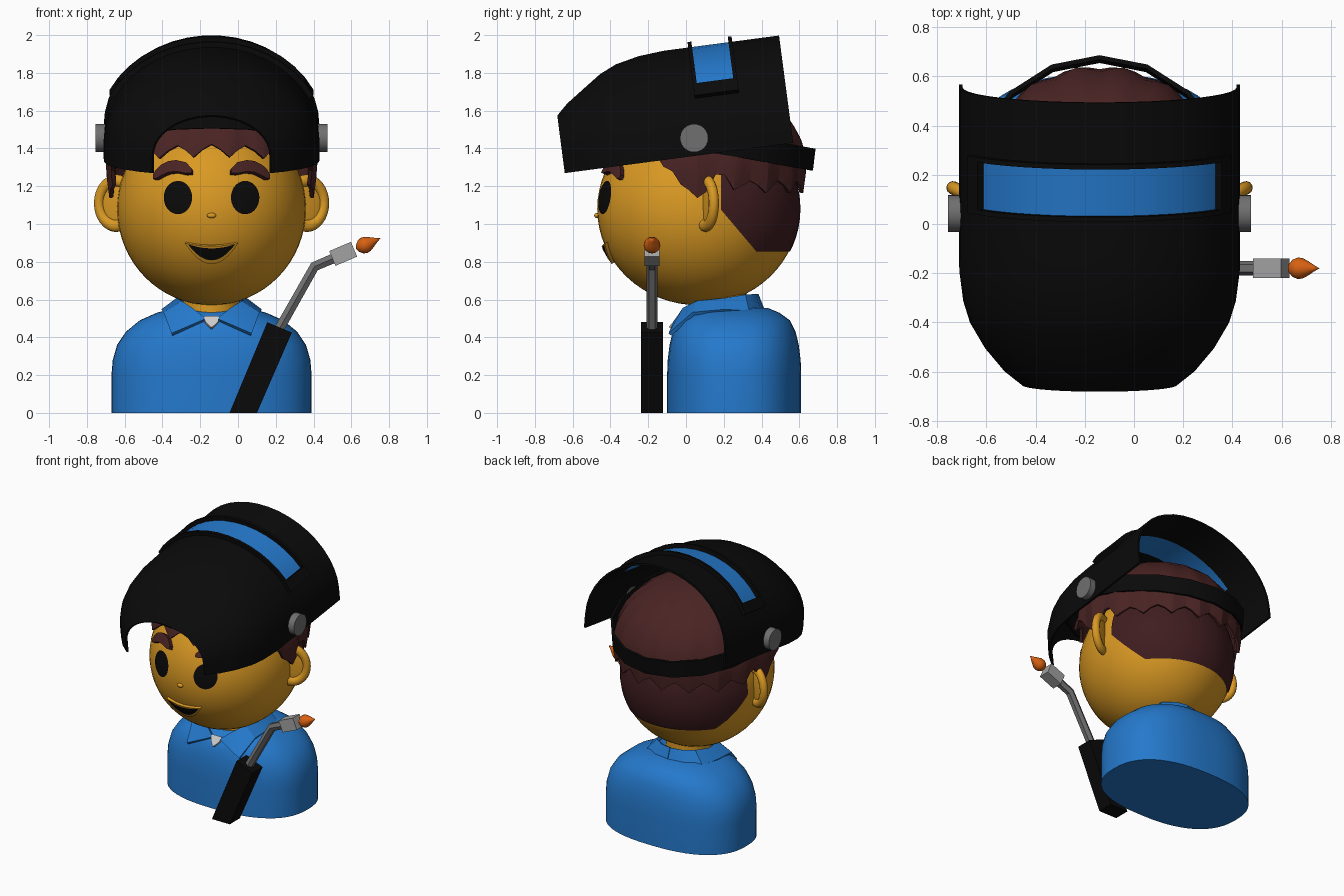
import bpy, bmesh, math
from math import sin, cos, pi, sqrt, radians

if "Cube" in bpy.data.objects:
    bpy.data.objects.remove(bpy.data.objects["Cube"])

CX = -0.14                      # x of the figure's mirror plane


def material(name, r, g, b):
    m = bpy.data.materials.new(name)
    m.diffuse_color = (r, g, b, 1)
    m.use_nodes = True
    m.node_tree.nodes["Principled BSDF"].inputs["Base Color"].default_value = m.diffuse_color
    return m


BLUE = material("blue", 0.018, 0.19, 0.60)
SKIN = material("yellow_skin", 0.70, 0.32, 0.017)
BLACK = material("black", 0.003, 0.003, 0.003)
HAIR = material("brown_hair", 0.068, 0.017, 0.017)
SHORT = material("dark_brown_hair", 0.050, 0.012, 0.014)
GREY = material("grey_metal", 0.16, 0.16, 0.16)
LIGHT = material("light_grey_metal", 0.36, 0.36, 0.36)
ORANGE = material("orange_flame", 0.68, 0.12, 0.006)
WHITE = material("off_white", 0.60, 0.60, 0.60)


def finish(o, name, mats, angle=35):
    """Name, colour, apply modifiers and shade."""
    o.name = name
    for m in (mats if isinstance(mats, list) else [mats]):
        o.data.materials.append(m)
    bpy.ops.object.select_all(action='DESELECT')
    o.select_set(True)
    bpy.context.view_layer.objects.active = o
    bpy.ops.object.convert(target='MESH')
    if angle:
        bpy.ops.object.shade_smooth_by_angle(angle=radians(angle))
    return o


def grid(name, rows, mats, closed=False, caps=False, thick=0, angle=35, rule=None):
    """Skin rows of points with quads; rule(i, j) picks the material slot."""
    bm = bmesh.new()
    vs = [[bm.verts.new(p) for p in row] for row in rows]
    n = len(rows[0])
    for i in range(len(rows) - 1):
        for j in range(n if closed else n - 1):
            k = (j + 1) % n
            f = bm.faces.new((vs[i][j], vs[i][k], vs[i + 1][k], vs[i + 1][j]))
            f.material_index = rule(i, j) if rule else 0
    if caps:
        bm.faces.new(vs[0])
        bm.faces.new(vs[-1])
    bmesh.ops.remove_doubles(bm, verts=bm.verts, dist=1e-5)
    bmesh.ops.recalc_face_normals(bm, faces=bm.faces)
    me = bpy.data.meshes.new(name)
    bm.to_mesh(me)
    bm.free()
    o = bpy.data.objects.new(name, me)
    bpy.context.collection.objects.link(o)
    if thick:
        s = o.modifiers.new("thickness", 'SOLIDIFY')
        s.thickness, s.offset = thick, 0
    return finish(o, name, mats, angle)


def ball(name, loc, scale, mat, seg=32, rings=20):
    bpy.ops.mesh.primitive_uv_sphere_add(segments=seg, ring_count=rings, radius=1, location=loc)
    bpy.context.object.scale = scale
    return finish(bpy.context.object, name, mat, 60)


# Head, neck and nose
HY, HZ, RX, RY, RZ = 0.065, 1.08, 0.50, 0.535, 0.51
ball("head", (CX, HY, HZ), (RX, RY, RZ), SKIN, 48, 32)
bpy.ops.mesh.primitive_cylinder_add(vertices=32, radius=0.15, depth=0.2, location=(CX, 0.17, 0.55))
finish(bpy.context.object, "neck", SKIN)
ball("nose", (CX, HY - RY - 0.002, 1.045), (0.024, 0.014, 0.014), SKIN, 16, 10)

# Short hair on the back of the head: a thin skin trimmed by planes
short = ball("short_back_hair", (0, 0, 0), (1, 1, 1), SHORT, 48, 32)
bm = bmesh.new()
bm.from_mesh(short.data)
for v in bm.verts:
    v.co = (CX + v.co.x * (RX + .006), HY + v.co.y * (RY + .006), HZ + v.co.z * (RZ + .006))
for co, no in (((0, 0, 0.855), (0, 0, 1)), ((0, 0.185, 1), (0, 1, 0)), ((0, 0.19, 1.07), (0, 1.18, 1))):
    bmesh.ops.bisect_plane(bm, geom=bm.verts[:] + bm.edges[:] + bm.faces[:],
                           plane_co=co, plane_no=no, clear_inner=True)
bm.to_mesh(short.data)
bm.free()


# Hair cap with ridged strands and a jagged hem
def hem(deg, i):
    pts = [(0, 1.39), (62, 1.37), (72, 1.33), (80, 1.18), (95, 1.17), (103, 1.27), (112, 1.2), (180, 1.2)]
    for (a, z0), (b, z1) in zip(pts, pts[1:]):
        if deg <= b:
            return z0 + (z1 - z0) * (deg - a) / (b - a) + (0.03, 0.005, -0.035, 0.005)[i % 4]


N = 72
rows = []
for k in range(11):
    s = sin(pi / 2 * k / 10)
    row = []
    for i in range(N):
        a = 2 * pi * i / N
        z = hem(min(i, N - i) * 360 / N, i)
        z += (1.76 - z) * s
        r = sqrt(max(0, 1 - ((z - 1.3) / 0.46) ** 2)) if z > 1.3 else 1 - 0.25 * (1.3 - z)
        r *= 1 + (0.015, 0, -0.02, 0)[(i + 2) % 4] * (1 - 0.4 * s)
        row.append((CX + 0.545 * r * sin(a), 0.06 - (0.51 if cos(a) > 0 else 0.57) * r * cos(a), z))
    rows.append(row)
grid("hair", rows, HAIR, closed=True, thick=0.02, angle=20)


# Face details laid on the head surface
def on_head(x, z, off):
    q = 1 - ((x - CX) / RX) ** 2 - ((z - HZ) / RZ) ** 2
    return (x, HY - RY * sqrt(max(q, 0)) - off, z)


def decal(name, outline, mat, off, thick=0):
    """outline: (x, top z, bottom z) columns."""
    rows = [[on_head(x, t + (b - t) * k / 6, off) for k in range(7)] for x, t, b in outline]
    grid(name, rows, mat, thick=thick)


brow = [(0.10, 1.285, 1.265), (0.13, 1.318, 1.262), (0.18, 1.33, 1.272), (0.22, 1.325, 1.268),
        (0.26, 1.305, 1.25), (0.285, 1.28, 1.235), (0.30, 1.255, 1.235)]
for side, s in (("left", -1), ("right", 1)):
    eye = [(CX + s * 0.178 + 0.075 * cos(t), 1.14 + 0.088 * sin(t), 1.14 - 0.088 * sin(t))
           for t in [pi * k / 20 for k in range(21)]]
    decal(side + "_eye", eye, BLACK, 0.007)
    decal(side + "_eyebrow", [(CX + s * x, t, b) for x, t, b in brow], HAIR, 0.012, 0.035)


def smile(w, top, low, zc):
    ks = [k / 8 for k in range(-8, 9)]
    return [(CX + w * k, zc - top * (1 - k * k), zc - low * (1 - k * k)) for k in ks]


decal("lips", smile(0.137, 0.015, 0.108, 0.902), SKIN, 0.006, 0.022)
decal("mouth", smile(0.125, 0.022, 0.085, 0.893), BLACK, 0.020)

# Ears: rim plus inner bowl, angled backwards
for side, s in (("left", -1), ("right", 1)):
    rot = (pi / 2, 0, s * radians(25))
    bpy.ops.mesh.primitive_torus_add(major_radius=0.1, minor_radius=0.027, major_segments=32,
                                     minor_segments=12, location=(CX + s * 0.505, 0.105, 1.11), rotation=rot)
    bpy.context.object.scale = (1, 1.2, 1)
    finish(bpy.context.object, side + "_ear_rim", SKIN, 60)
    bpy.ops.mesh.primitive_uv_sphere_add(segments=24, ring_count=12, radius=0.1,
                                         location=(CX + s * 0.505, 0.11, 1.11), rotation=rot)
    bpy.context.object.scale = (1, 1.2, 0.15)
    finish(bpy.context.object, side + "_ear_bowl", SKIN, 60)


# Torso: stacked superellipse rings
def spow(v, e):
    return math.copysign(abs(v) ** e, v)


prof = [(0, .53, .355), (.2, .53, .355), (.28, .523, .352), (.36, .5, .342), (.43, .453, .325),
        (.49, .38, .295), (.53, .29, .24), (.555, .2, .18), (.56, .1, .1)]
rows = [[(CX + a * spow(cos(2 * pi * i / 56), .82), .255 + b * spow(sin(2 * pi * i / 56), .82), z)
         for i in range(56)] for z, a, b in prof]
grid("torso", rows, BLUE, closed=True, caps=True, angle=40)

# Shirt collar, one half mirrored to the other
top = [(.03, -.045, .495), (.10, -.01, .55), (.155, .06, .585), (.18, .2, .60), (.15, .31, .62),
       (.08, .36, .625), (0, .375, .625)]
low = [(.05, -.055, .485), (.21, -.085, .415), (.25, .04, .525), (.26, .2, .54), (.22, .33, .535),
       (.12, .39, .535), (0, .41, .535)]
for side, s in (("left", -1), ("right", 1)):
    grid(side + "_collar", [[(CX + s * x, y, z) for x, y, z in r] for r in (top, low)],
         BLUE, thick=0.02, angle=25)
grid("undershirt", [[(CX - .04, -.04, .51), (CX + .04, -.04, .51)],
                    [(CX - .035, -.06, .48), (CX + .035, -.06, .48)],
                    [(CX - .005, -.085, .45), (CX + .005, -.085, .45)]], WHITE, thick=0.015)


# Welding mask, flipped up: lofted arches along a tilted axis
def tilt(x, u, v):
    return (CX + x, .045 + .991 * u - .131 * v, 1.455 + .131 * u + .991 * v)


STEPS = 21


def arch(u, w, h, j0=0, j1=STEPS):
    return [tilt(w * cos(pi * j / STEPS), u, h * sin(pi * j / STEPS)) for j in range(j0, j1 + 1)]


sections = [(-.70, .31, .209), (-.64, .385, .265), (-.55, .46, .327), (-.447, .52, .397),
            (-.36, .547, .436), (-.236, .563, .463), (-.1, .564, .474), (.05, .564, .474),
            (.245, .564, .474), (.515, .564, .474)]
rows = [[tilt(w, u, -.094)] + arch(u, w, h) + [tilt(-w, u, -.094)] for u, w, h in sections]
grid("welding_mask", rows, [BLACK, BLUE], thick=0.014, angle=30,
     rule=lambda i, j: 1 if i == 7 and 5 <= j <= 17 else 0)

# Raised frame around the mask window
for name, u0, u1, j0, j1 in (("front_rib", .03, .05, 3, 18), ("rear_rib", .245, .265, 3, 18),
                             ("right_lip", .03, .265, 3, 4), ("left_lip", .03, .265, 17, 18)):
    grid("window_" + name, [arch(u, .58, .49, j0, j1) for u in (u0, u1)], BLACK, thick=0.04)

# Pivot knobs
for side, x in (("left", -.72), ("right", .44)):
    bpy.ops.mesh.primitive_cylinder_add(vertices=24, radius=.075, depth=.07,
                                        location=(x, .043, 1.455), rotation=(0, pi / 2, 0))
    finish(bpy.context.object, side + "_pivot_knob", GREY)

# Headband sloping down to the back
band = [(.56 * sin(2 * pi * i / 18), .05 - .62 * cos(2 * pi * i / 18)) for i in range(18)]
grid("headband", [[(CX + x, y + .12 * h, 1.455 - .18 * (y - .04) + h) for x, y in band]
                  for h in (-.058, .058)], BLACK, closed=True, thick=0.018)

# Torch handle with its foot flat on the ground
foot = [(-.045, 0), (.10, 0)]
head = [(.155, .48), (.285, .425)]
rows = [[(l[0], -.238, l[1]), (r[0], -.238, r[1]), (r[0], -.122, r[1]), (l[0], -.122, l[1])]
        for l, r in (foot, head)]
grid("torch_handle", rows, BLACK, closed=True, caps=True, angle=0)

# Bent torch pipe
cu = bpy.data.curves.new("torch_pipe", 'CURVE')
cu.dimensions, cu.bevel_depth, cu.bevel_resolution, cu.use_fill_caps = '3D', 0.03, 1, True
sp = cu.splines.new('POLY')
sp.points.add(2)
for p, (x, z) in zip(sp.points, ((.21, .43), (.405, .775), (.51, .82))):
    p.co = (x, -.18, z, 1)
pipe = bpy.data.objects.new("torch_pipe", cu)
bpy.context.collection.objects.link(pipe)
finish(pipe, "torch_pipe", GREY, 30)

# Torch nozzle and flame
bpy.ops.mesh.primitive_cube_add(size=1, location=(.557, -.18, .842), rotation=(0, radians(-23), 0))
bpy.context.object.scale = (.125, .08, .085)
finish(bpy.context.object, "torch_nozzle", LIGHT, 0)
drop = [(0, 0), (.008, .02), (.025, .037), (.045, .044), (.065, .041), (.09, .028), (.115, .013), (.14, 0)]
flame = grid("torch_flame", [[(t, r * cos(2 * pi * i / 20), r * sin(2 * pi * i / 20)) for i in range(20)]
                             for t, r in drop], ORANGE, closed=True, angle=60)
flame.location = (.626, -.18, .868)
flame.rotation_euler = (0, radians(-24), 0)
